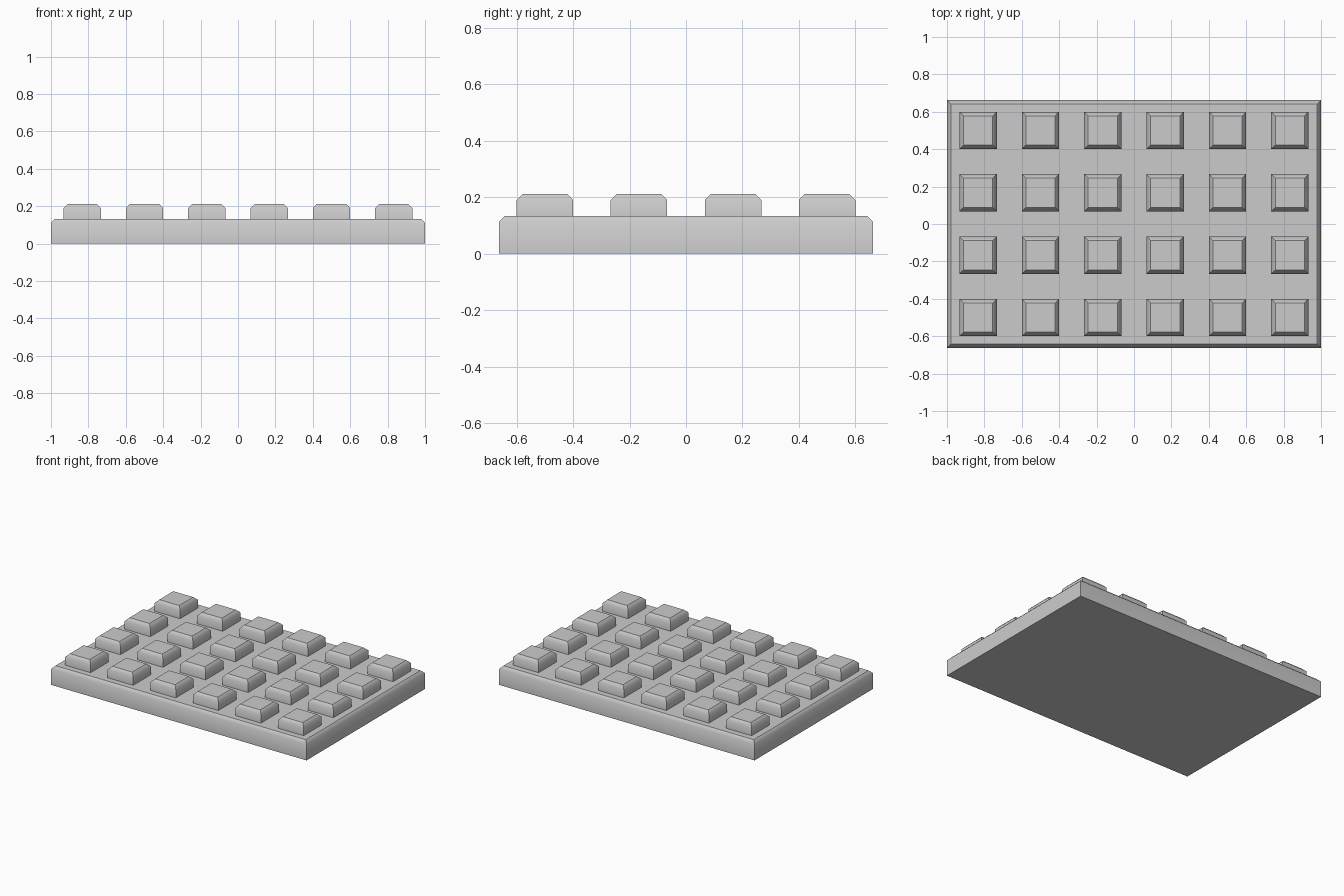
import bpy, bmesh
from mathutils import Matrix

if "Cube" in bpy.data.objects:
    bpy.data.objects.remove(bpy.data.objects["Cube"])


def chamfered_block(name, size, centre, z0, z1, chamfer):
    """Box whose top rim only is chamfered; sides blend into the chamfer."""
    bm = bmesh.new()
    bmesh.ops.create_cube(bm, size=1.0)
    bm.transform(Matrix.Translation((centre[0], centre[1], (z0 + z1) / 2))
                 @ Matrix.Diagonal((size[0], size[1], z1 - z0, 1)))
    rim = [e for e in bm.edges if all(v.co.z > z1 - 1e-5 for v in e.verts)]
    bmesh.ops.bevel(bm, geom=rim, offset=chamfer, offset_type='OFFSET',
                    segments=1, profile=0.5, affect='EDGES')
    bm.normal_update()
    for f in bm.faces:
        f.smooth = True
    # keep only the side-to-chamfer edges soft
    for e in bm.edges:
        flat_face = any(abs(f.normal.z) > 0.99 for f in e.link_faces)
        upright = abs(e.verts[0].co.z - e.verts[1].co.z) > 1e-4
        e.smooth = not (flat_face or upright)
    mesh = bpy.data.meshes.new(name)
    bm.to_mesh(mesh)
    bm.free()
    obj = bpy.data.objects.new(name, mesh)
    bpy.context.collection.objects.link(obj)
    return obj


PITCH = 1 / 3
COLS, ROWS = 6, 4
BASE_TOP, STUD_TOP = 0.133, 0.212

# base plate
chamfered_block("base_plate", (2.0, 1.325), (0, 0), 0, BASE_TOP, 0.021)

# grid of raised square studs
for r in range(ROWS):
    for c in range(COLS):
        pos = ((c - (COLS - 1) / 2) * PITCH, (r - (ROWS - 1) / 2) * PITCH)
        chamfered_block(f"stud_{r + 1}_{c + 1}", (0.2, 0.2), pos,
                        BASE_TOP - 0.01, STUD_TOP, 0.022)
